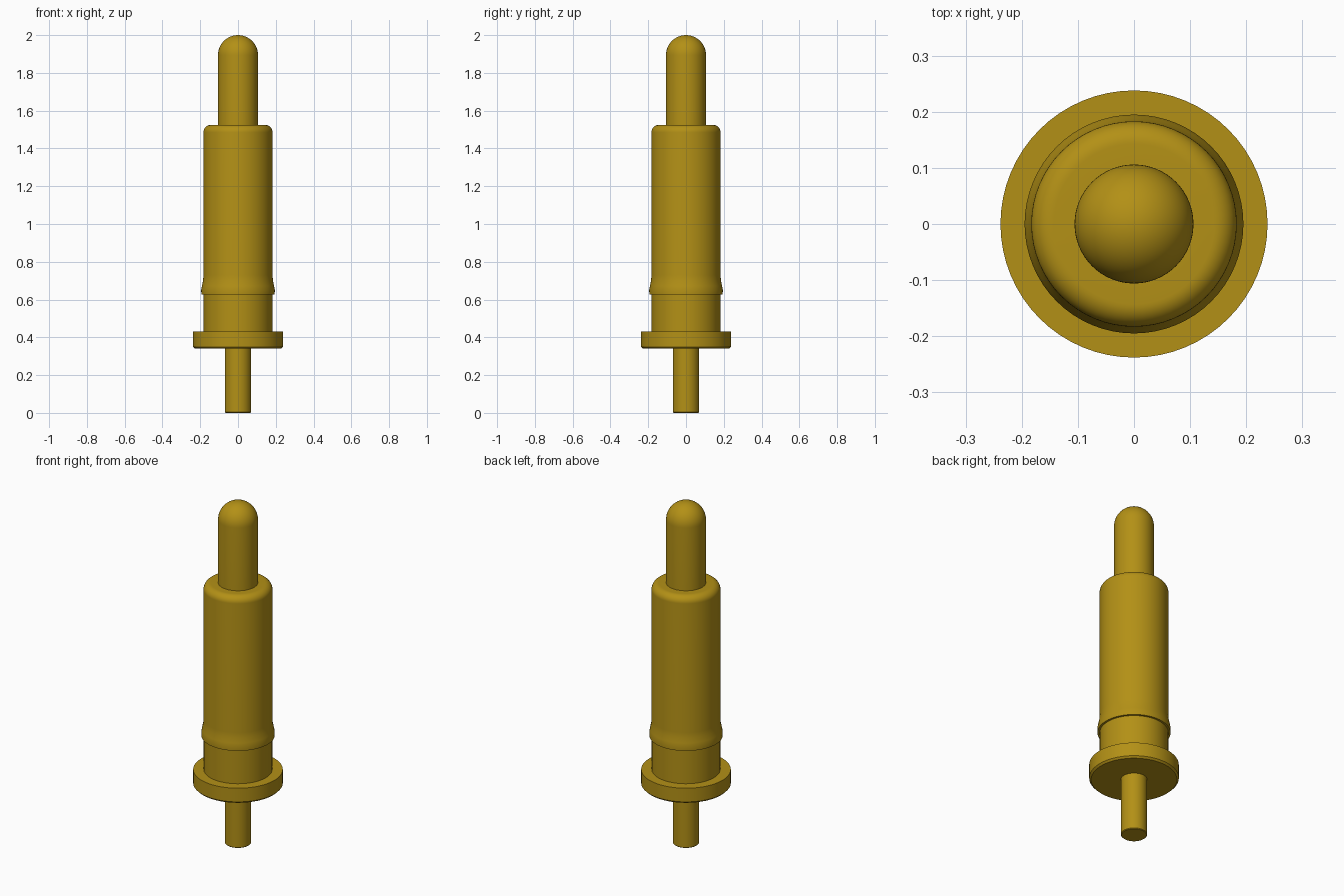
import bpy, bmesh, math

cube = bpy.data.objects.get("Cube")
if cube:
    bpy.data.objects.remove(cube, do_unlink=True)

# One gold plating colour for everything
gold = bpy.data.materials.new("gold_plating")
gold.use_nodes = True
colour = (0.45, 0.28, 0.008, 1.0)
gold.diffuse_color = colour
gold.node_tree.nodes["Principled BSDF"].inputs["Base Color"].default_value = colour


def arc(cr, cz, radius, start, end, steps):
    """Profile points (radius, height) along an arc, angles in degrees."""
    pts = []
    for i in range(steps + 1):
        a = math.radians(start + (end - start) * i / steps)
        pts.append((max(0.0, cr + radius * math.cos(a)), cz + radius * math.sin(a)))
    return pts


def lathe(name, profile, segments=64):
    """Spin a profile, listed bottom to top, about the z axis."""
    bm = bmesh.new()
    verts = [bm.verts.new((r, 0, z)) for r, z in profile]
    edges = [bm.edges.new(pair) for pair in zip(verts, verts[1:])]
    bmesh.ops.spin(bm, geom=verts + edges, cent=(0, 0, 0), axis=(0, 0, 1),
                   angle=math.tau, steps=segments)
    bmesh.ops.remove_doubles(bm, verts=bm.verts, dist=1e-5)
    bmesh.ops.recalc_face_normals(bm, faces=bm.faces)
    mesh = bpy.data.meshes.new(name)
    bm.to_mesh(mesh)
    bm.free()
    mesh.materials.append(gold)
    obj = bpy.data.objects.new(name, mesh)
    bpy.context.collection.objects.link(obj)
    bpy.ops.object.select_all(action="DESELECT")
    obj.select_set(True)
    bpy.context.view_layer.objects.active = obj
    bpy.ops.object.shade_smooth_by_angle(angle=math.radians(30))
    return obj


# Solder tail below the flange
lathe("solder_tail", [(0, 0), (0.066, 0), (0.07, 0.004), (0.07, 0.35), (0, 0.35)])

# Flange with a small chamfer on its lower rim
lathe("flange", [(0, 0.34), (0.228, 0.34), (0.238, 0.35), (0.238, 0.43), (0, 0.43)])

# Straight neck between flange and sleeve
lathe("neck", [(0, 0.42), (0.182, 0.42), (0.182, 0.65), (0, 0.65)])

# Sleeve: flared press-fit collar at the foot, rounded shoulder at the top
lathe("sleeve",
      [(0.15, 0.628), (0.194, 0.628), (0.195, 0.65), (0.191, 0.672),
       (0.185, 0.70), (0.183, 0.73)]
      + arc(0.143, 1.485, 0.04, 0, 90, 10)
      + [(0.09, 1.525)])

# Spring plunger with a domed tip
lathe("plunger", [(0, 1.45), (0.106, 1.45)] + arc(0, 1.894, 0.106, 0, 90, 16))
